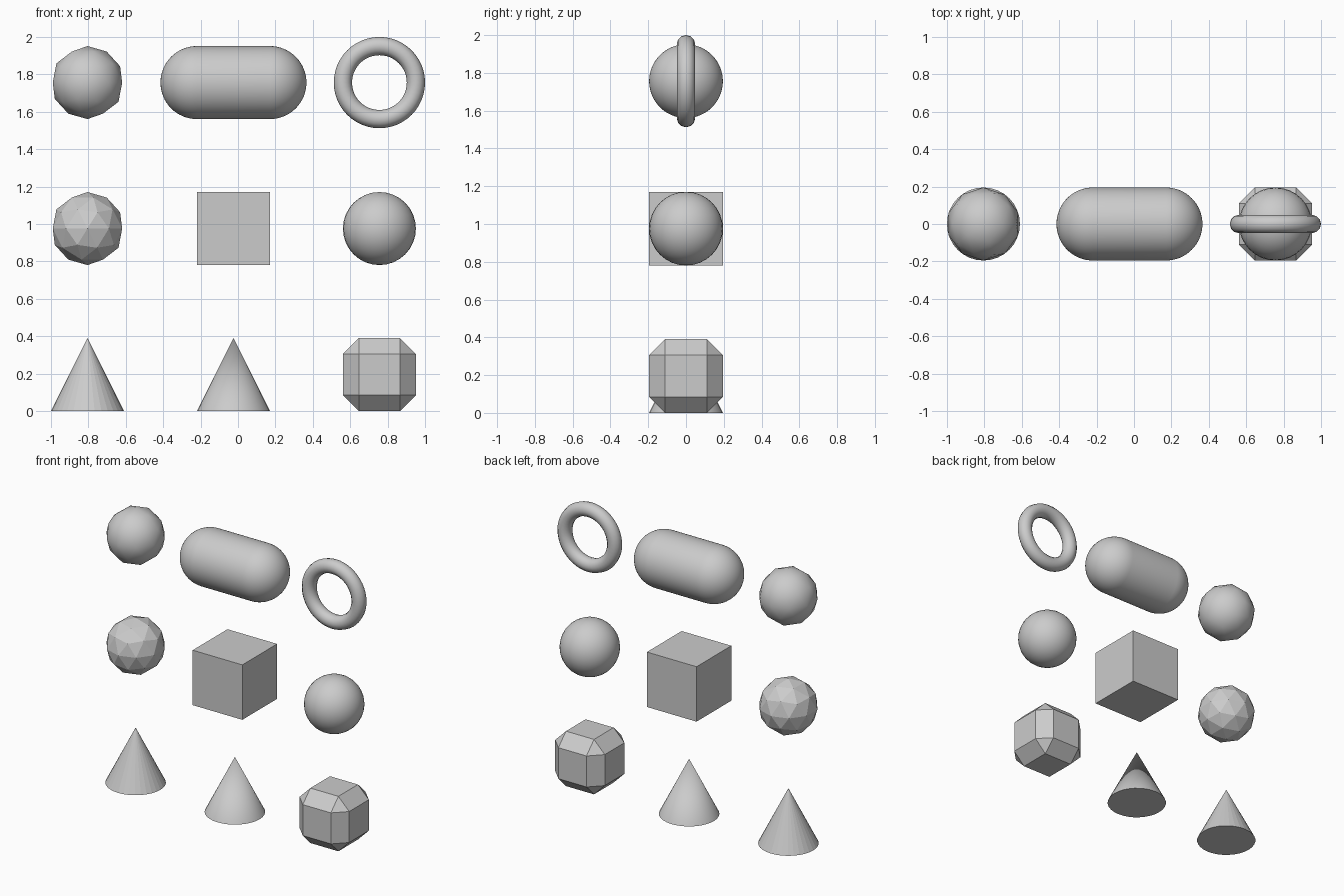
import bpy, bmesh
from math import pi, cos, sin, radians

if "Cube" in bpy.data.objects:
    bpy.data.objects.remove(bpy.data.objects["Cube"])

U = 2 / 10.25                       # basic radius of every sample shape
COLS = [-1 + U, -1 + 5 * U, -1 + 9 * U]
ROWS = [U, 5 * U, 9 * U]


def at(col, row):
    return (COLS[col], 0, ROWS[row])


def finish(name, smooth=None):
    ob = bpy.context.object
    ob.name = name
    if smooth == "all":
        bpy.ops.object.shade_smooth()
    elif smooth == "angle":
        bpy.ops.object.shade_smooth_by_angle(angle=radians(40))
    return ob


mesh = bpy.ops.mesh

# Bottom row: faceted cone, smooth cone, chamfered cube
for col, name, smooth in ((0, "faceted_cone", None), (1, "smooth_cone", "angle")):
    mesh.primitive_cone_add(vertices=32, radius1=U, depth=2 * U, location=at(col, 0))
    finish(name, smooth)

mesh.primitive_cube_add(size=2 * U, location=at(2, 0))
chamfered = finish("chamfered_cube")
bevel = chamfered.modifiers.new("chamfer", 'BEVEL')
bevel.width = 0.085
bevel.segments = 1
bevel.limit_method = 'NONE'

# Middle row: faceted ball, cube, smooth ball
mesh.primitive_ico_sphere_add(subdivisions=2, radius=U, location=at(0, 1))
finish("faceted_icosphere")
mesh.primitive_cube_add(size=2 * U, location=at(1, 1))
finish("cube")
mesh.primitive_uv_sphere_add(segments=32, ring_count=16, radius=U, location=at(2, 1))
finish("smooth_sphere", "all")

# Top row: smooth icosphere, capsule, ring
mesh.primitive_ico_sphere_add(subdivisions=2, radius=U, location=at(0, 2))
finish("smooth_icosphere", "all")
mesh.primitive_torus_add(major_radius=U, minor_radius=U / 4, major_segments=48,
                         minor_segments=12, location=at(2, 2), rotation=(pi / 2, 0, 0))
finish("ring", "all")

# Capsule: half outline with two rounded ends, spun around the x axis
bm = bmesh.new()
N = 16
outline = []
for side in (1, -1):
    for i in range(N + 1):
        a = pi / 2 * (i / N if side > 0 else 1 - i / N)
        outline.append(bm.verts.new((side * (U + U * cos(a)), 0, U * sin(a))))
edges = [bm.edges.new(pair) for pair in zip(outline, outline[1:])]
bmesh.ops.spin(bm, geom=outline + edges, cent=(0, 0, 0), axis=(1, 0, 0),
               angle=2 * pi, steps=64, use_duplicate=False)
bmesh.ops.remove_doubles(bm, verts=bm.verts, dist=1e-5)
bmesh.ops.recalc_face_normals(bm, faces=bm.faces)
for f in bm.faces:
    f.smooth = True
data = bpy.data.meshes.new("capsule")
bm.to_mesh(data)
bm.free()
capsule = bpy.data.objects.new("capsule", data)
capsule.location = at(1, 2)
bpy.context.collection.objects.link(capsule)
